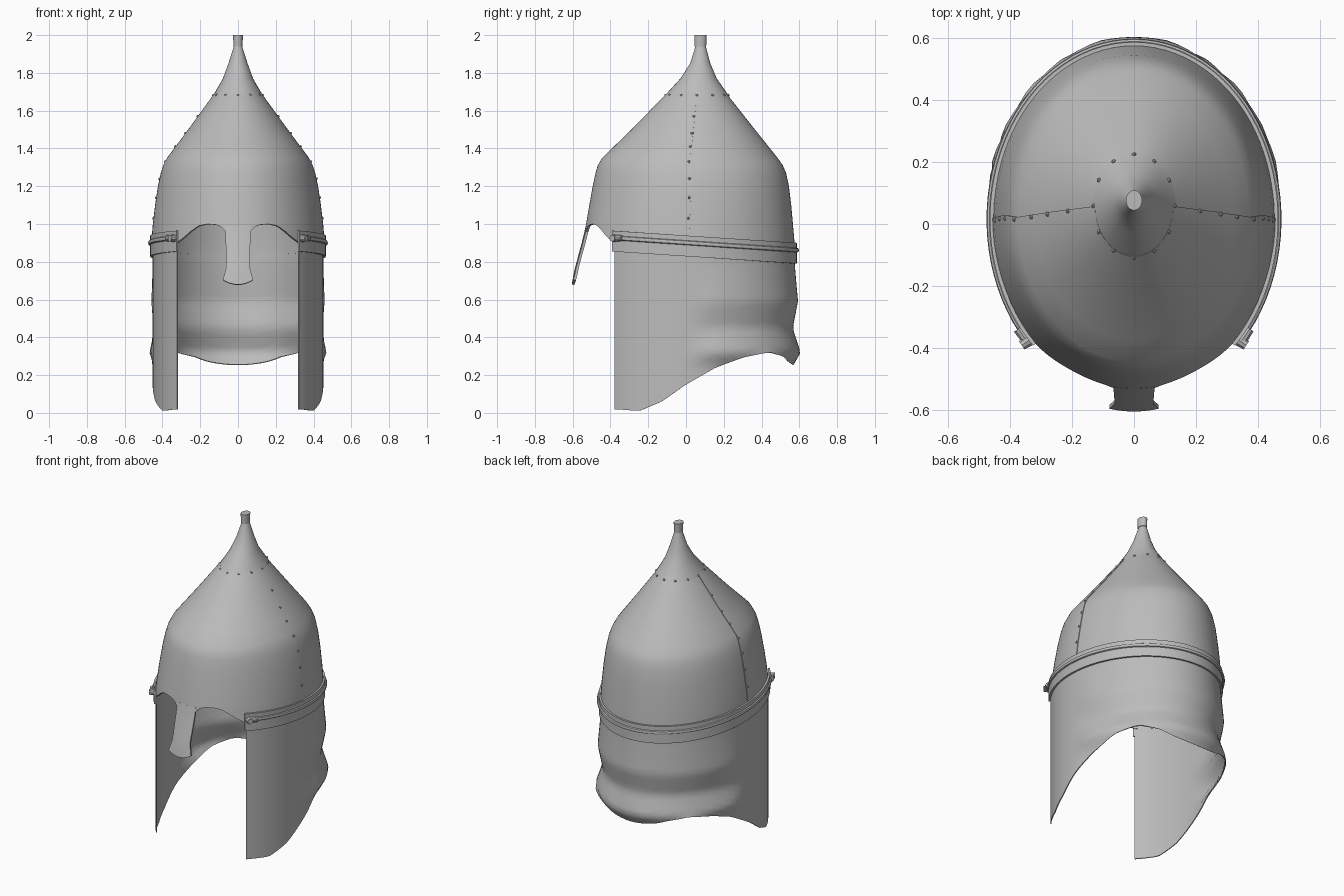
import bpy, bmesh, math
from mathutils import Vector, Matrix

if "Cube" in bpy.data.objects:
    bpy.data.objects.remove(bpy.data.objects["Cube"])

steel = bpy.data.materials.new("grey steel")
steel.diffuse_color = (0.5, 0.5, 0.5, 1)
steel.use_nodes = True
steel.node_tree.nodes["Principled BSDF"].inputs["Base Color"].default_value = steel.diffuse_color


def lerp_table(table, v):
    """Piecewise linear lookup in a list of (key, values...) with rising keys."""
    if v <= table[0][0]:
        return table[0][1:]
    for p, q in zip(table, table[1:]):
        if v <= q[0]:
            t = (v - p[0]) / (q[0] - p[0])
            return tuple(a + (b - a) * t for a, b in zip(p[1:], q[1:]))
    return table[-1][1:]


def finish(bm, name, thick=0.0, angle=35):
    me = bpy.data.meshes.new(name)
    bm.to_mesh(me)
    bm.free()
    me.materials.append(steel)
    ob = bpy.data.objects.new(name, me)
    bpy.context.collection.objects.link(ob)
    bpy.ops.object.select_all(action='DESELECT')
    ob.select_set(True)
    bpy.context.view_layer.objects.active = ob
    if thick:
        mod = ob.modifiers.new("thickness", 'SOLIDIFY')
        mod.thickness = thick
        mod.offset = -1
        bpy.ops.object.modifier_apply(modifier=mod.name)
    bpy.ops.object.shade_smooth_by_angle(angle=math.radians(angle))
    return ob


def grid(name, rows, cols, fn, closed=False, thick=0.0, caps=False, angle=35):
    """Sheet of quads; fn(row, col) gives each point, rows run downwards."""
    bm = bmesh.new()
    vs = [[bm.verts.new(fn(r, c)) for c in cols] for r in rows]
    n = len(cols)
    for i in range(len(rows) - 1):
        for j in range(n if closed else n - 1):
            k = (j + 1) % n
            bm.faces.new((vs[i][j], vs[i + 1][j], vs[i + 1][k], vs[i][k]))
    if caps:
        bm.faces.new(vs[0])
        bm.faces.new(vs[-1][::-1])
        bmesh.ops.recalc_face_normals(bm, faces=bm.faces)
    return finish(bm, name, thick, angle)


def span(a, b, n):
    return [a + (b - a) * i / n for i in range(n + 1)]


# Bowl profile: height, half width, front y, back y
PROFILE = [(0.80, 0.458, -0.55, 0.578), (0.90, 0.455, -0.54, 0.575), (1.00, 0.447, -0.525, 0.566),
           (1.10, 0.435, -0.508, 0.557), (1.20, 0.42, -0.49, 0.545), (1.27, 0.405, -0.475, 0.53),
           (1.31, 0.392, -0.463, 0.513), (1.35, 0.372, -0.44, 0.485), (1.50, 0.26, -0.285, 0.365),
           (1.69, 0.122, -0.10, 0.215)]


def bowl(a, z, off=0.0):
    w, f, b = lerp_table(PROFILE, z)
    return Vector(((w + off) * math.sin(a), (f + b) / 2 - ((b - f) / 2 + off) * math.cos(a), z))


def band_z(y):
    return 0.91 - 0.067 * (y + 0.39)


# Front plate with the arched eye openings in its rim
ARCH = [(0.0, 0.93), (0.05, 0.945), (0.07, 0.965), (0.09, 0.987), (0.12, 0.997), (0.165, 1.0), (0.21, 0.99),
        (0.25, 0.96), (0.28, 0.932), (0.32, 0.90), (0.40, 0.875), (0.455, 0.86)]
UPPER = [1.69, 1.6, 1.5, 1.42, 1.35, 1.33, 1.31, 1.29, 1.27, 1.235, 1.2, 1.15, 1.1, 1.05]


def front_point(r, a):
    if r > 1:
        return bowl(a, r, 0.004)
    rim = lerp_table(ARCH, abs(bowl(a, 0.95).x))[0]
    return bowl(a, 1.05 + (rim - 1.05) * r, 0.004)


def back_point(r, a):
    if r > 1:
        return bowl(a, r)
    return bowl(a, 1.05 + (band_z(bowl(a, 0.9).y) - 0.01 - 1.05) * r)


LOWER = [0.25, 0.5, 0.75, 1.0]
grid("front_plate", UPPER + LOWER, span(-math.pi / 2, math.pi / 2, 80), front_point, thick=0.012)
grid("back_plate", UPPER + LOWER, span(math.pi / 2, 1.5 * math.pi, 48), back_point, thick=0.012)

# Spire cap and its tip
SPIRE = [(1.675, 0.135, -0.113, 0.23), (1.69, 0.126, -0.103, 0.219), (1.77, 0.08, -0.03, 0.163),
         (1.85, 0.051, 0.022, 0.129), (1.94, 0.022, 0.05, 0.105), (1.941, 0.024, 0.045, 0.107),
         (2.0, 0.026, 0.044, 0.109)]


def ellipse(row, a):
    z, w, f, b = row
    return Vector((w * math.sin(a), (f + b) / 2 - (b - f) / 2 * math.cos(a), z))


RING = span(0, 2 * math.pi, 32)[:-1]
grid("spire", SPIRE[4::-1], RING, ellipse, closed=True)
grid("spire_tip", SPIRE[:3:-1], RING, ellipse, closed=True, caps=True)

# Nose guard: height, half width, y
NASAL = [(0.99, 0.066, -0.531), (0.95, 0.066, -0.54), (0.90, 0.065, -0.552), (0.85, 0.064, -0.566),
         (0.80, 0.062, -0.579), (0.77, 0.063, -0.587), (0.74, 0.07, -0.594), (0.705, 0.08, -0.605)]


def nasal_point(row, s):
    z, w, y = row
    x = w * s
    drop = 0.025 * (1 - s * s) if z < 0.72 else 0
    return Vector((x, y + 1.4 * x * x, z - drop))


grid("nose_guard", NASAL, span(-1, 1, 10), nasal_point, thick=0.014)

# Cheek and neck skirt with a flared, tucked lower rim at the back
HEM = [(-0.40, 0.02), (-0.35, 0.018), (-0.25, 0.01), (-0.13, 0.06), (0.0, 0.15), (0.15, 0.235),
       (0.30, 0.295), (0.42, 0.322), (0.50, 0.298), (0.54, 0.27), (0.58, 0.25)]
FLARE = [(0.25, -0.008), (0.32, 0.032), (0.38, 0.012), (0.45, -0.01), (0.52, 0.004), (0.59, 0.018),
         (0.70, 0.008), (0.80, 0.0)]


def wall(a, z, off=0.0):
    return Vector(((0.453 + off) * math.sin(a), 0.015 - (0.56 + off) * math.cos(a), z))


def skirt_point(t, a):
    y = wall(a, 0).y
    top, hem = band_z(y) + 0.02, lerp_table(HEM, y)[0]
    z = top + (hem - top) * t
    k = min(1, max(0, (y + 0.02) / 0.2))
    return wall(a, z, lerp_table(FLARE, z)[0] * k * k * (3 - 2 * k))


A0 = math.radians(45.5)
grid("cheek_and_neck_skirt", span(0, 1, 20), span(A0, 2 * math.pi - A0, 64), skirt_point, thick=0.006, angle=60)

# Band over the joint
A1 = math.radians(44.5)
grid("band", [0.055, -0.055], span(A1, 2 * math.pi - A1, 64),
     lambda h, a: wall(a, band_z(wall(a, 0).y) + h, 0.012), thick=0.012)


# Cord running round the band
def cord_point(a, t):
    p = wall(a, 0, 0.014 + 0.009 * math.cos(t))
    p.z = band_z(p.y) + 0.017 + 0.012 * math.sin(t)
    return p


A2 = math.radians(47)
grid("band_cord", span(A2, 2 * math.pi - A2, 64), span(0, 2 * math.pi, 8)[:-1], cord_point, closed=True, caps=True)

# Cord end fittings on both cheeks: a collar along the cord and a stud
bm = bmesh.new()
for side in (1, -1):
    a = side * math.radians(50)
    p = wall(a, 0, 0.018)
    p.z = band_z(p.y) + 0.017
    out = Vector((math.sin(a) / 0.453, -math.cos(a) / 0.56, 0)).normalized()
    along = Vector((-out.y, out.x, 0))
    for axis, radius, depth, shift in ((along, 0.018, 0.045, 0), (out, 0.02, 0.03, 0.006)):
        rot = axis.to_track_quat('Z', 'Y').to_matrix().to_4x4()
        pos = p + out * shift - along * side * (0.028 if axis is out else 0)
        bmesh.ops.create_cone(bm, cap_ends=True, segments=10, radius1=radius, radius2=radius * 0.85, depth=depth,
                              matrix=Matrix.Translation(pos) @ rot)
finish(bm, "cord_fittings")

# Rivets round the spire cap and down the side seams
bm = bmesh.new()
spots = [ellipse((1.682, 0.13, -0.108, 0.224), 2 * math.pi * i / 12) for i in range(12)]
for z in (1.57, 1.48, 1.41, 1.33, 1.24, 1.14, 1.03):
    spots += [bowl(s * math.radians(89), z, 0.004) for s in (1, -1)]
for p in spots:
    bmesh.ops.create_icosphere(bm, subdivisions=1, radius=0.008, matrix=Matrix.Translation(p))
finish(bm, "rivets")
